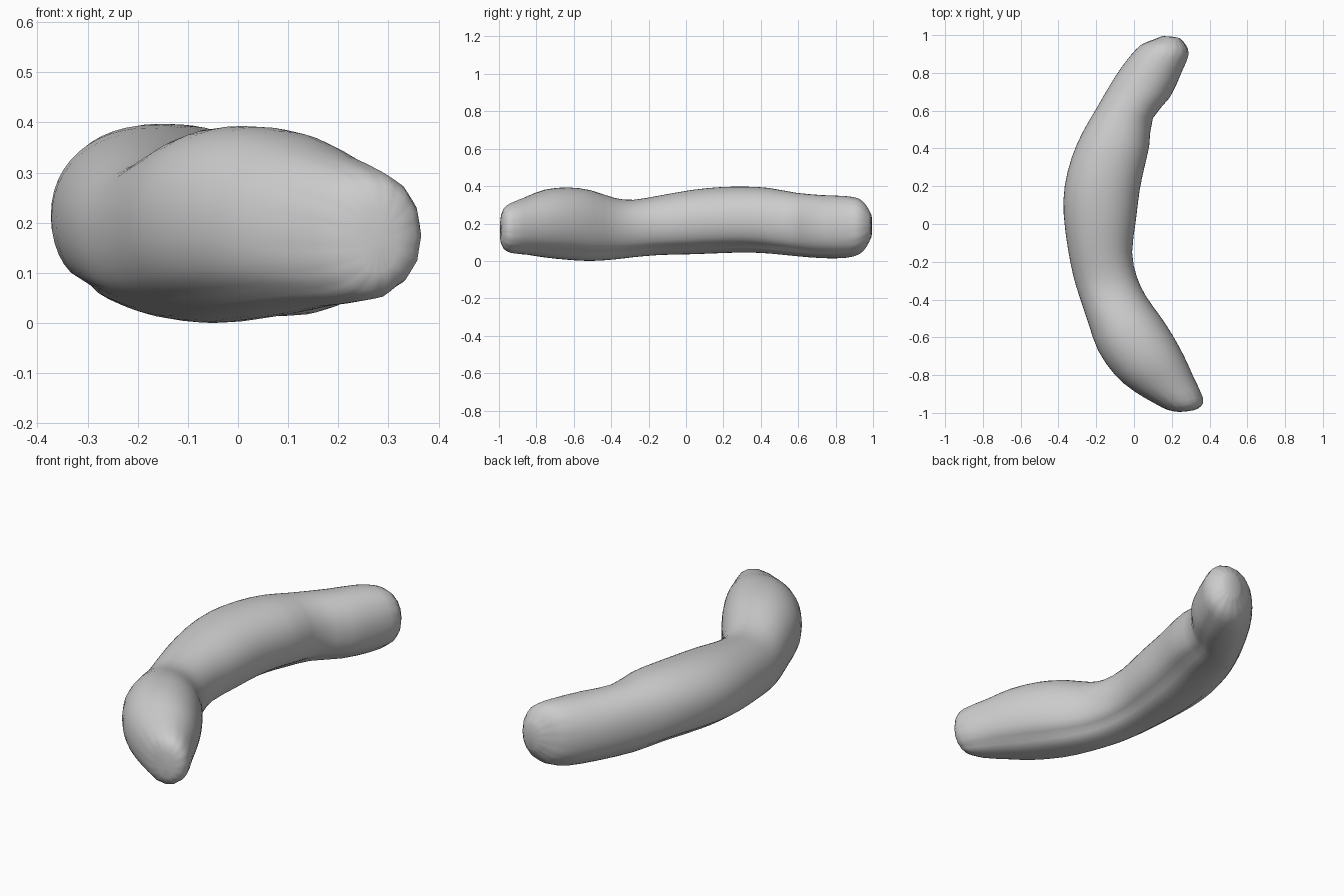
import bpy, bmesh, math
from mathutils import Vector

if "Cube" in bpy.data.objects:
    bpy.data.objects.remove(bpy.data.objects["Cube"])

SIDES = 48
STEPS = 2

# Sections along the bent body: outer x, y, inner x, y, bottom z, top z
SECTIONS = [
    (0.24, -0.995, 0.32, -0.985, 0.10, 0.23),
    (0.18, -0.985, 0.355, -0.965, 0.065, 0.28),
    (0.11, -0.95, 0.365, -0.92, 0.043, 0.31),
    (0.00, -0.885, 0.315, -0.81, 0.033, 0.345),
    (-0.10, -0.80, 0.265, -0.70, 0.018, 0.382),
    (-0.19, -0.67, 0.205, -0.59, 0.006, 0.393),
    (-0.24, -0.53, 0.14, -0.49, 0.0, 0.378),
    (-0.29, -0.38, 0.065, -0.385, 0.008, 0.337),
    (-0.32, -0.28, 0.015, -0.28, 0.02, 0.327),
    (-0.35, -0.13, -0.01, -0.15, 0.032, 0.35),
    (-0.372, 0.05, 0.01, 0.02, 0.036, 0.38),
    (-0.367, 0.20, 0.03, 0.18, 0.042, 0.395),
    (-0.33, 0.35, 0.055, 0.30, 0.045, 0.397),
    (-0.275, 0.48, 0.08, 0.41, 0.04, 0.39),
    (-0.20, 0.61, 0.10, 0.56, 0.026, 0.365),
    (-0.10, 0.78, 0.19, 0.67, 0.015, 0.352),
    (-0.02, 0.89, 0.255, 0.81, 0.016, 0.347),
    (0.04, 0.95, 0.29, 0.90, 0.035, 0.333),
    (0.10, 0.975, 0.27, 0.955, 0.075, 0.295),
    (0.15, 0.995, 0.24, 0.985, 0.125, 0.25),
]
TIPS = ((0.28, -0.992, 0.165), (0.20, 0.992, 0.188))


def spline(a, b, c, d, t):
    """Smooth in-between value through b and c."""
    return 0.5 * (2 * b + (c - a) * t + (2 * a - 5 * b + 4 * c - d) * t * t
                  + (3 * b - a - 3 * c + d) * t ** 3)


def refine(rows):
    n, out = len(rows), []
    for i in range(n - 1):
        quad = [rows[max(0, min(n - 1, i + k))] for k in (-1, 0, 1, 2)]
        for s in range(STEPS):
            out.append([spline(*v, s / STEPS) for v in zip(*quad)])
    out.append(rows[-1])
    return out


def ring(row, u):
    """One rounded, softly grooved cross-section; u runs 0..1 along the body."""
    ox, oy, ix, iy, z0, z1 = row
    outer, inner = Vector((ox, oy, 0)), Vector((ix, iy, 0))
    mid, half = (outer + inner) / 2, (outer - inner) / 2
    zc, h = (z0 + z1) / 2, (z1 - z0) / 2
    end = max(0, 1 - min(u, 1 - u) / 0.16)
    pts = []
    for k in range(SIDES):
        a = 2 * math.pi * k / SIDES
        c, s = math.cos(a), math.sin(a)
        # gathered pleats at the ends, one shallow lower groove along the inside
        r = 1 - 0.05 * end * (0.5 - 0.5 * math.cos(16 * a))
        r -= 0.06 * math.sin(math.pi * u) * math.exp(-((a - 4.05) / 0.16) ** 2)
        r -= 0.05 * math.sin(math.pi * u) * math.exp(-((a - 5.4) / 0.16) ** 2)
        x = math.copysign(abs(c) ** 0.94, c) * r
        z = math.copysign(abs(s) ** 0.94, s) * r
        p = mid + half * x
        pts.append((p.x, p.y, zc + h * z))
    return pts


# Bent tubular body with gathered ends
bm = bmesh.new()
rows = refine(SECTIONS)
rings = [[bm.verts.new(p) for p in ring(r, i / (len(rows) - 1))]
         for i, r in enumerate(rows)]
for a, b in zip(rings, rings[1:]):
    for k in range(SIDES):
        j = (k + 1) % SIDES
        bm.faces.new((a[k], a[j], b[j], b[k]))
for tip, loop in zip(TIPS, (rings[0], rings[-1])):
    v = bm.verts.new(tip)
    for k in range(SIDES):
        bm.faces.new((v, loop[k], loop[(k + 1) % SIDES]))
bmesh.ops.recalc_face_normals(bm, faces=bm.faces[:])
for f in bm.faces:
    f.smooth = True

mesh = bpy.data.meshes.new("curved_body")
bm.to_mesh(mesh)
bm.free()
body = bpy.data.objects.new("curved_body", mesh)
bpy.context.collection.objects.link(body)
